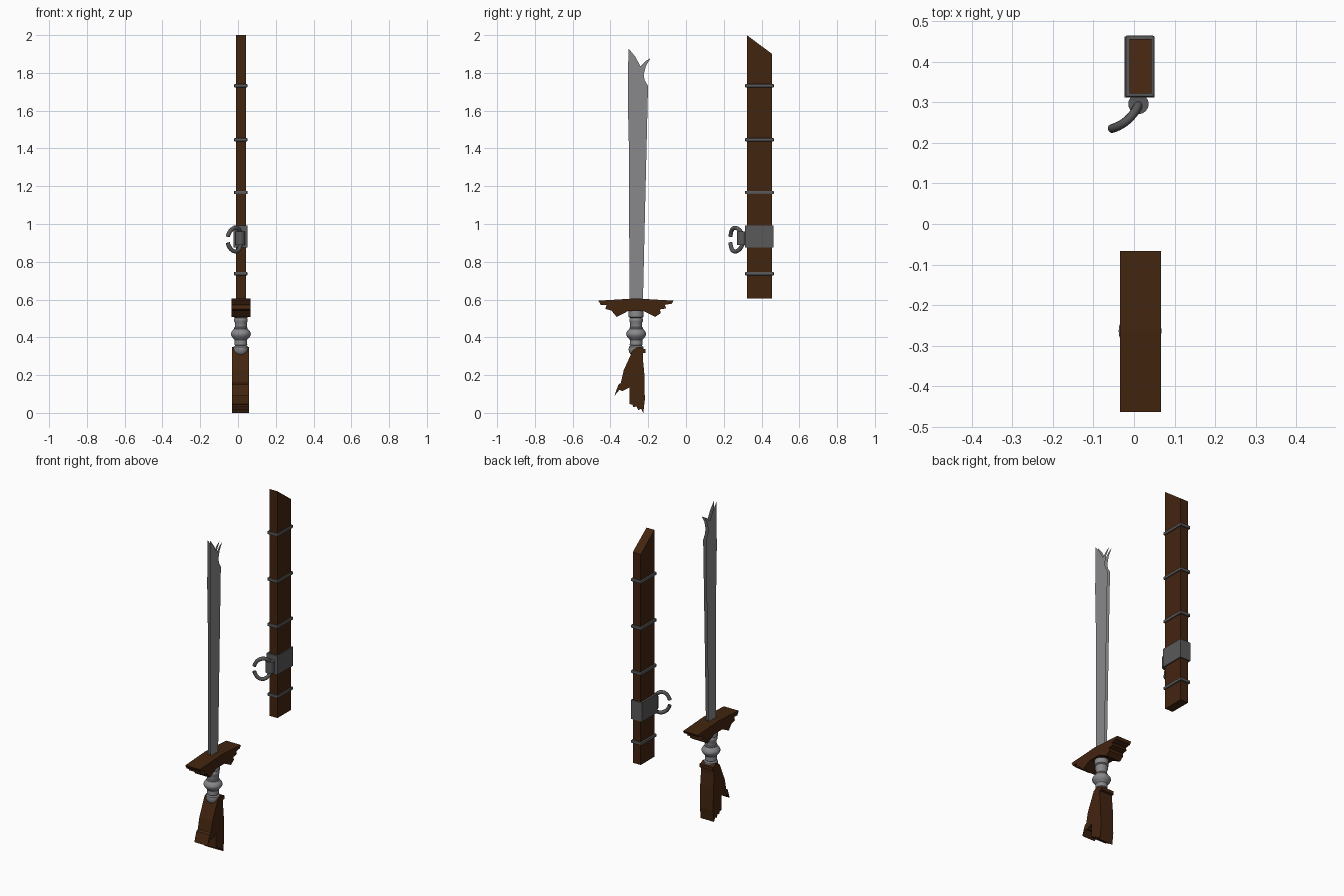
import bpy, bmesh, math
from mathutils import Vector

if "Cube" in bpy.data.objects:
    bpy.data.objects.remove(bpy.data.objects["Cube"])


def material(name, rgb):
    m = bpy.data.materials.new(name)
    m.diffuse_color = (*rgb, 1)
    m.use_nodes = True
    m.node_tree.nodes["Principled BSDF"].inputs["Base Color"].default_value = m.diffuse_color
    return m


WOOD = material("dark_wood", (0.055, 0.018, 0.005))
STEEL = material("blade_steel", (0.25, 0.25, 0.265))
IRON = material("dark_iron", (0.1, 0.1, 0.1))
CX, CY = 0.015, -0.264      # sword axis


def finish(bm, name, mat, smooth=None):
    bmesh.ops.recalc_face_normals(bm, faces=bm.faces)
    me = bpy.data.meshes.new(name)
    bm.to_mesh(me)
    bm.free()
    ob = bpy.data.objects.new(name, me)
    bpy.context.collection.objects.link(ob)
    me.materials.append(mat)
    if smooth:
        bpy.context.view_layer.objects.active = ob
        ob.select_set(True)
        bpy.ops.object.shade_smooth_by_angle(angle=math.radians(smooth))
        ob.select_set(False)
    return ob


def slab(name, outline, x0, x1, mat):
    """Extrude a (y, z) outline from x0 to x1."""
    bm = bmesh.new()
    f = bm.faces.new([bm.verts.new((x0, y, z)) for y, z in outline])
    ext = bmesh.ops.extrude_face_region(bm, geom=[f])["geom"]
    bmesh.ops.translate(bm, vec=(x1 - x0, 0, 0),
                        verts=[g for g in ext if isinstance(g, bmesh.types.BMVert)])
    return finish(bm, name, mat)


def box(name, lo, hi, mat, bevel=0.0):
    lo, hi = Vector(lo), Vector(hi)
    bm = bmesh.new()
    bmesh.ops.create_cube(bm, size=1)
    for v in bm.verts:
        v.co = (lo + hi) / 2 + v.co * (hi - lo)
    if bevel:
        bmesh.ops.bevel(bm, geom=bm.edges[:], offset=bevel, segments=2,
                        affect='EDGES', profile=0.5)
    return finish(bm, name, mat)


def lathe(name, profile, x, y, mat, steps=24):
    """Spin an (r, z) profile round a vertical axis."""
    bm = bmesh.new()
    rings = [[bm.verts.new((x + r * math.cos(a), y + r * math.sin(a), z))
              for a in (2 * math.pi * i / steps for i in range(steps))]
             for r, z in profile]
    for a, b in zip(rings, rings[1:]):
        for i in range(steps):
            j = (i + 1) % steps
            bm.faces.new((a[i], a[j], b[j], b[i]))
    bm.faces.new(rings[0])
    bm.faces.new(rings[-1])
    return finish(bm, name, mat, 35)


# Blade: forked outline, both faces inset to form ground edges
blade = [(-0.300, 0.59), (-0.228, 0.59), (-0.215, 1.15), (-0.201, 1.73),
         (-0.219, 1.762), (-0.224, 1.79), (-0.213, 1.835), (-0.188, 1.878),
         (-0.215, 1.862), (-0.241, 1.835), (-0.268, 1.885), (-0.305, 1.93),
         (-0.308, 1.65), (-0.301, 1.35)]
bm = bmesh.new()
for side in (1, -1):
    f = bm.faces.new([bm.verts.new((CX, y, z)) for y, z in blade])
    bmesh.ops.inset_region(bm, faces=[f], thickness=0.009, use_even_offset=False)
    for v in f.verts:
        v.co.x += side * 0.009
bmesh.ops.remove_doubles(bm, verts=bm.verts, dist=0.0001)
finish(bm, "blade", STEEL)

# Guard: splintered wooden crosspiece
slab("guard", [(-0.464, 0.594), (-0.265, 0.606), (-0.066, 0.594), (-0.075, 0.578),
               (-0.112, 0.572), (-0.105, 0.553), (-0.138, 0.548), (-0.134, 0.528),
               (-0.163, 0.508), (-0.225, 0.54), (-0.305, 0.54), (-0.367, 0.508),
               (-0.395, 0.542), (-0.427, 0.55), (-0.42, 0.572), (-0.45, 0.57)],
     -0.034, 0.066, WOOD)

# Grip: turned rings and a central bulb
grip = [(0.038, 0.55), (0.040, 0.53), (0.040, 0.508), (0.032, 0.503), (0.036, 0.495),
        (0.036, 0.485), (0.032, 0.478), (0.032, 0.455), (0.036, 0.45)]
grip += [(0.036 + 0.017 * math.sin(t * math.pi / 8), 0.445 - 0.055 * t / 8) for t in range(9)]
grip += [(0.033, 0.386), (0.034, 0.36), (0.030, 0.356), (0.038, 0.35), (0.040, 0.335)]
grip += [(0.040 * math.cos(a), 0.335 - 0.037 * math.sin(a)) for a in (0.4, 0.8, 1.2, 1.5)]
lathe("grip", grip, CX, CY, STEEL)

# Pommel: broken wooden stock with a split prong
slab("pommel", [(-0.280, 0.335), (-0.262, 0.346), (-0.245, 0.35), (-0.228, 0.34),
                (-0.214, 0.338), (-0.214, 0.318), (-0.228, 0.316), (-0.228, 0.285),
                (-0.220, 0.20), (-0.218, 0.07), (-0.226, 0.0), (-0.238, 0.022),
                (-0.252, 0.015), (-0.262, 0.035), (-0.280, 0.03), (-0.283, 0.045),
                (-0.299, 0.046), (-0.299, 0.135), (-0.338, 0.115), (-0.352, 0.122),
                (-0.379, 0.09), (-0.358, 0.15), (-0.345, 0.158), (-0.330, 0.225)],
     -0.032, 0.058, WOOD)

# Scabbard: slanted-tip wooden sheath with iron bands
slab("scabbard", [(0.322, 0.605), (0.456, 0.605), (0.456, 1.90), (0.322, 2.0)],
     -0.011, 0.043, WOOD)
for i, z in enumerate((0.737, 1.167, 1.446, 1.732)):
    box(f"scabbard_band_{i + 1}", (-0.021, 0.313, z - 0.009), (0.05, 0.465, z + 0.009),
        IRON, 0.004)
box("clasp", (-0.023, 0.312, 0.875), (0.05, 0.462, 0.992), IRON)
lathe("clasp_post", [(0.025, 0.89), (0.025, 0.96)], 0.011, 0.296, IRON)

# Hook: two curved horns leaving the post and nearly meeting
p0, p1, p2 = Vector((0.015, 0.303)), Vector((-0.005, 0.25)), Vector((-0.056, 0.235))
for name, side in (("upper_hook", 1), ("lower_hook", -1)):
    cu = bpy.data.curves.new(name, 'CURVE')
    cu.dimensions = '3D'
    cu.bevel_depth = 0.011
    cu.bevel_resolution = 3
    cu.use_fill_caps = True
    sp = cu.splines.new('POLY')
    sp.points.add(13)
    for i, p in enumerate(sp.points):
        a = math.radians(12 + 153 * i / 13)
        s = (1 - math.cos(a)) / 2
        q = p0 * (1 - s) ** 2 + p1 * 2 * s * (1 - s) + p2 * s * s
        p.co = (q.x, q.y, 0.917 + side * 0.063 * math.sin(a), 1)
    ob = bpy.data.objects.new(name, cu)
    bpy.context.collection.objects.link(ob)
    cu.materials.append(IRON)
    bpy.context.view_layer.objects.active = ob
    ob.select_set(True)
    bpy.ops.object.convert(target='MESH')
    bpy.ops.object.shade_smooth_by_angle(angle=math.radians(40))
    bpy.context.object.select_set(False)
